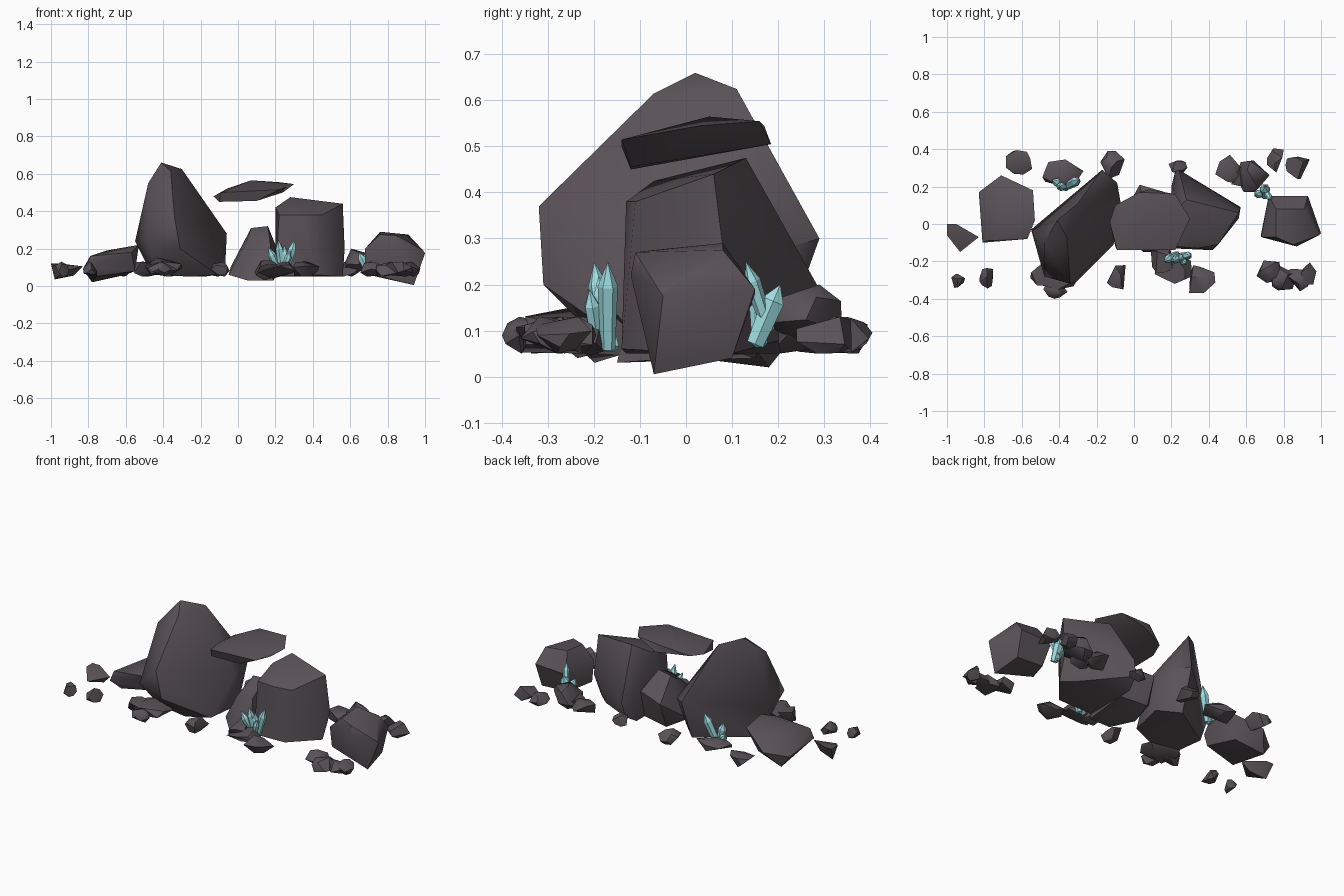
import bpy, bmesh, math, random
from mathutils import Vector

random.seed(7)


def material(name, col):
    m = bpy.data.materials.new(name)
    m.diffuse_color = (*col, 1)
    return m


STONE = material("dark stone", (0.102, 0.085, 0.096))
TEAL = material("pale teal crystal", (0.35, 0.74, 0.77))


def hull(name, points, mat, smooth=42):
    """Closed faceted solid around a handful of corner points."""
    bm = bmesh.new()
    for p in points:
        bm.verts.new(p)
    bmesh.ops.convex_hull(bm, input=bm.verts)
    loose = [v for v in bm.verts if not v.link_faces]
    bmesh.ops.delete(bm, geom=loose, context='VERTS')
    bmesh.ops.dissolve_limit(bm, angle_limit=math.radians(4), verts=bm.verts, edges=bm.edges)
    bmesh.ops.recalc_face_normals(bm, faces=bm.faces)
    me = bpy.data.meshes.new(name)
    bm.to_mesh(me)
    bm.free()
    me.materials.append(mat)
    ob = bpy.data.objects.new(name, me)
    bpy.context.collection.objects.link(ob)
    bpy.ops.object.select_all(action='DESELECT')
    ob.select_set(True)
    bpy.context.view_layer.objects.active = ob
    bpy.ops.object.shade_smooth_by_angle(angle=math.radians(smooth))
    return ob


def pebble(name, x, y, rx, ry, z0=0.05, z1=0.13):
    """Random chipped stone fitted to the given box."""
    pts = []
    while len(pts) < 11:
        d = Vector([random.gauss(0, 1) for _ in range(3)]).normalized()
        if all((d - p).length > 0.55 for p in pts):
            pts.append(d)
    lo = [min(p[i] for p in pts) for i in range(3)]
    hi = [max(p[i] for p in pts) for i in range(3)]
    box = ((x - rx, x + rx), (y - ry, y + ry), (z0, z1))
    fit = [[b[0] + (p[i] - lo[i]) / (hi[i] - lo[i]) * (b[1] - b[0])
            for i, b in enumerate(box)] for p in pts]
    hull(name, fit, STONE)


def crystal(name, base, tip, r):
    """Six-sided shard with a pointed end."""
    a, b = Vector(base), Vector(tip)
    q = (b - a).to_track_quat('Z', 'Y')
    pts = [b]
    for t, s in ((0, 0.75), (0.72, 1)):
        for k in range(6):
            w = k * math.pi / 3
            pts.append(a.lerp(b, t) + q @ Vector((r * s * math.cos(w), r * s * math.sin(w), 0)))
    hull(name, pts, TEAL, 20)


# large boulders
hull("tall_boulder", [
    (-.41, .02, .66), (-.30, .11, .625), (-.36, -.07, .615), (-.48, -.10, .55),
    (-.48, -.28, .24), (-.34, -.32, .37), (-.31, -.31, .20), (-.55, -.03, .24),
    (-.17, .29, .30), (-.09, .22, .28), (-.06, .05, .28), (-.11, -.11, .06),
    (-.07, .10, .07), (-.18, .20, .05), (-.46, .02, .06), (-.44, -.14, .06),
    (-.25, -.16, .05)], STONE)
hull("block_boulder", [
    (.28, .13, .475), (.56, .06, .44), (.22, -.12, .38), (.30, -.07, .425), (.20, .05, .42),
    (.34, -.13, .38), (.45, -.11, .38), (.24, .29, .19), (.22, .28, .10),
    (.57, .09, .20), (.56, .03, .05), (.20, -.13, .05), (.42, -.14, .06),
    (.20, .20, .05), (.48, .10, .05)], STONE)
hull("middle_boulder", [
    (.07, .05, .31), (.16, .04, .32), (.17, -.10, .25), (.03, .21, .20),
    (.20, .16, .22), (-.04, .08, .10), (-.05, -.05, .06), (.05, -.15, .03),
    (.19, -.15, .03), (.03, .15, .04), (.20, .12, .05), (.04, -.07, .22)], STONE)
hull("right_boulder", [
    (.76, .08, .29), (.91, .08, .275), (.76, -.07, .275), (.85, -.11, .27), (.68, -.07, .20),
    (.87, -.12, .22), (.99, -.06, .19), (1.0, -.05, .175), (.93, .15, .19),
    (.72, .15, .18), (.94, -.07, .005), (.68, -.05, .07), (.74, .10, .05),
    (.92, .10, .04)], STONE)
hull("left_boulder", [
    (-.83, .17, .09), (-.71, .26, .12), (-.54, .18, .20), (-.53, .02, .22),
    (-.57, -.08, .18), (-.79, -.09, .16), (-.81, -.10, .10), (-.70, .12, .19),
    (-.78, .18, .02), (-.60, .15, .06), (-.55, -.03, .08), (-.76, -.06, .05)], STONE)
hull("far_left_stone", [
    (-1.0, .0, .12), (-.95, .0, .12), (-.83, -.07, .105), (-.93, -.15, .08),
    (-1.0, -.06, .12), (-.98, -.04, .035), (-.88, -.06, .055)], STONE)

# slab floating between the boulders
hull("floating_slab", [
    (-.13, .01, .48), (-.09, -.14, .50), (-.10, -.12, .45), (.22, -.14, .515),
    (.10, -.12, .455), (.24, -.02, .50), (.30, .03, .545), (.22, .16, .555),
    (.07, .05, .565), (.03, .17, .545), (.08, .185, .505), (-.10, .10, .495),
    (-.06, .08, .52)], STONE)

# rubble: x, y, half width, half depth, bottom, top
RUBBLE = [
    (-.615, .33, .07, .065), (-.38, .275, .11, .07), (-.115, .315, .065, .075),
    (.235, .305, .05, .035), (.51, .295, .075, .075), (.755, .34, .045, .065),
    (.875, .30, .065, .06), (-.94, -.305, .037, .037), (-.79, -.29, .037, .055),
    (-.475, -.275, .08, .055), (-.42, -.35, .065, .05), (-.095, -.285, .05, .065),
    (.365, -.295, .07, .075), (.725, -.255, .07, .06), (.80, -.29, .07, .065),
    (.87, -.30, .065, .06), (.93, -.265, .045, .06), (.58, .26, .06, .06)]
for i, r in enumerate(RUBBLE):
    pebble(f"rubble_{i}", *r)
pebble("rubble_back_right", .635, .255, .09, .085, .05, .20)
pebble("rubble_front_left", -.40, -.27, .10, .08, .05, .15)
pebble("rubble_front_middle", .21, -.24, .10, .08, .04, .13)
pebble("rubble_front_wedge", .15, -.19, .06, .07, .03, .14)

# crystal clusters: base and tip of each shard, radius
SHARDS = [
    ((.23, -.16, .06), (.16, -.20, .21), .022), ((.24, -.17, .06), (.215, -.20, .25), .022),
    ((.25, -.17, .06), (.25, -.19, .22), .020), ((.25, -.17, .06), (.305, -.17, .25), .022),
    ((.24, -.19, .06), (.28, -.21, .19), .018),
    ((.70, .16, .07), (.645, .16, .18), .022), ((.70, .15, .07), (.70, .205, .20), .028),
    ((.70, .18, .10), (.73, .13, .25), .018),
    ((-.36, .19, .06), (-.44, .24, .15), .022), ((-.36, .20, .06), (-.29, .24, .25), .026),
    ((-.37, .20, .06), (-.40, .20, .20), .024)]
for i, s in enumerate(SHARDS):
    crystal(f"crystal_{i}", *s)
